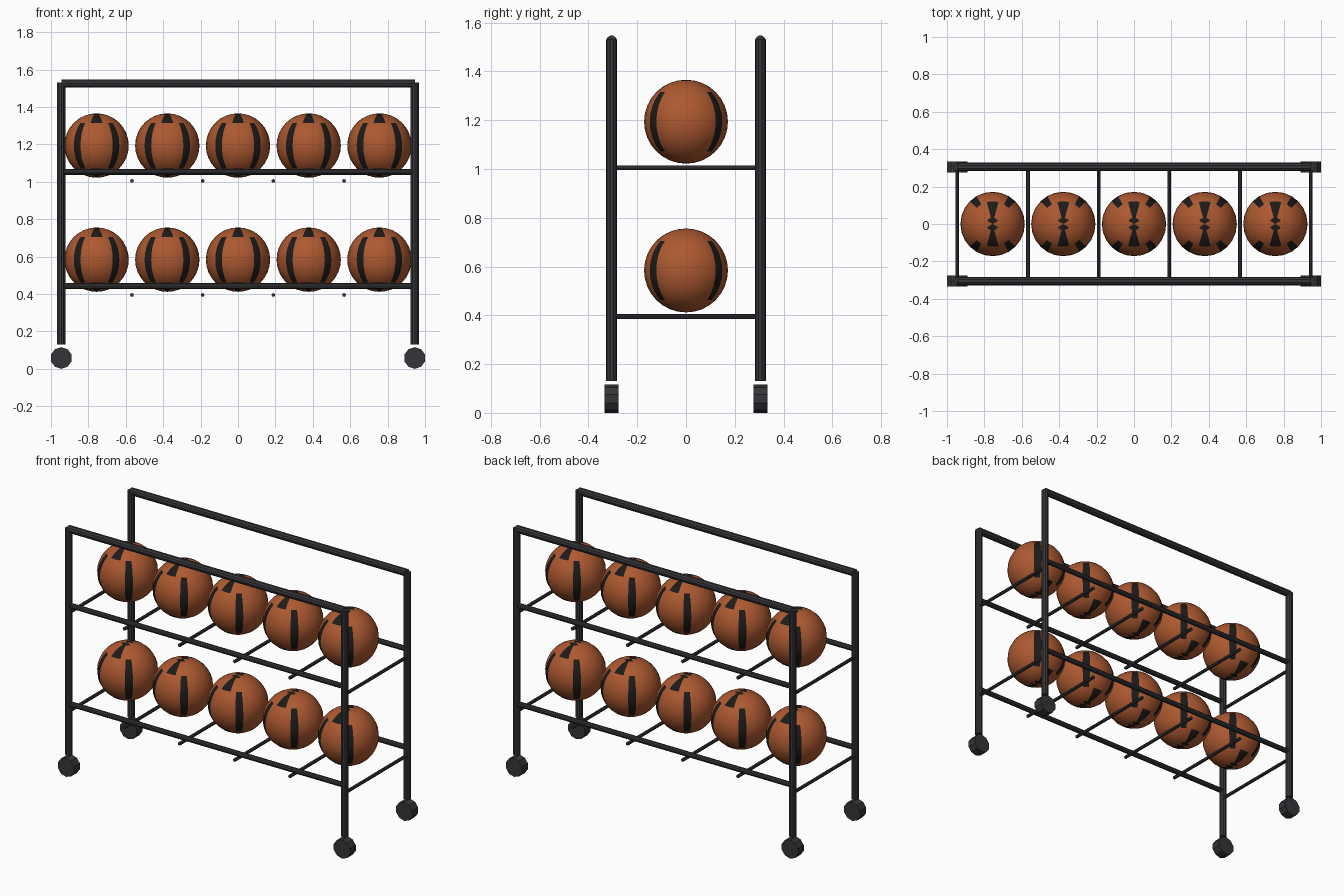
import bpy, bmesh, math
from mathutils import Vector

if "Cube" in bpy.data.objects:
    bpy.data.objects.remove(bpy.data.objects["Cube"])

PITCH = 0.378            # spacing of balls and cross bars
END_X = 2.5 * PITCH      # post position
SIDE_Y = 0.305


def material(name, rgb):
    m = bpy.data.materials.new(name)
    m.diffuse_color = (*rgb, 1)
    m.use_nodes = True
    m.node_tree.nodes["Principled BSDF"].inputs["Base Color"].default_value = m.diffuse_color
    return m


FRAME = material("dark_metal", (0.036, 0.036, 0.042))
BALL = material("orange_rubber", (0.42, 0.10, 0.03))
STRIPE = material("black_stripe", (0.012, 0.011, 0.010))


def add_object(name, bm, mats):
    me = bpy.data.meshes.new(name)
    bm.to_mesh(me)
    bm.free()
    for m in mats:
        me.materials.append(m)
    ob = bpy.data.objects.new(name, me)
    bpy.context.collection.objects.link(ob)
    return ob


def bar(name, a, b, radius, sides=10):
    """Round bar between two points."""
    a, b = Vector(a), Vector(b)
    axis = b - a
    bm = bmesh.new()
    bmesh.ops.create_cone(bm, cap_ends=True, segments=sides, radius1=radius,
                          radius2=radius, depth=axis.length)
    # Stand a corner of the section upright (+z) on horizontal bars
    if abs(axis.x) > 1e-6:
        axis_rot = Vector((0, 0, 1)).rotation_difference(axis).to_matrix()
    else:
        axis_rot = axis.to_track_quat('Z', 'Y').to_matrix()
    bmesh.ops.rotate(bm, verts=bm.verts, matrix=axis_rot)
    bmesh.ops.translate(bm, verts=bm.verts, vec=(a + b) / 2)
    return add_object(name, bm, [FRAME])


# Posts, casters and long rails on both sides
for side, y in (("front", -SIDE_Y), ("back", SIDE_Y)):
    for end, x in (("left", -END_X), ("right", END_X)):
        bar(f"{side}_{end}_post", (x, y, 0.13), (x, y, 1.53), 0.0225)
        bar(f"{side}_{end}_caster", (x, y - 0.029, 0.058),
            (x, y + 0.029, 0.058), 0.058)
    bar(f"{side}_top_rail", (-END_X, y, 1.525), (END_X, y, 1.525), 0.0225)
    for level, z in (("lower", 0.443), ("upper", 1.053)):
        bar(f"{side}_{level}_rail", (-END_X, y, z), (END_X, y, z), 0.016)

# Cross bars under each row of balls
for level, z in (("lower", 0.395), ("upper", 1.005)):
    for i in range(6):
        x = (i - 2.5) * PITCH
        bar(f"{level}_cross_bar_{i + 1}", (x, -SIDE_Y, z), (x, SIDE_Y, z), 0.01, 8)

# Ball mesh: four diagonal bands, and bow-tie wedges at both poles
bm = bmesh.new()
bmesh.ops.create_uvsphere(bm, u_segments=24, v_segments=16, radius=0.172)
for f in bm.faces:
    f.smooth = True
    c = f.calc_center_median()
    azimuth = math.degrees(math.atan2(abs(c.x), abs(c.y)))
    elevation = math.degrees(math.atan2(abs(c.z), c.xy.length))
    if elevation < 45:
        dark = 30 < azimuth < 45
    elif elevation < 78:
        dark = azimuth < 15
    else:
        dark = azimuth < 60
    f.material_index = int(dark)
first = add_object("lower_ball_1", bm, [BALL, STRIPE])
mesh = first.data

for level, z in (("lower", 0.584), ("upper", 1.194)):
    for i in range(5):
        name = f"{level}_ball_{i + 1}"
        ob = bpy.data.objects.get(name)
        if ob is None:
            ob = bpy.data.objects.new(name, mesh)
            bpy.context.collection.objects.link(ob)
        ob.location = ((i - 2) * PITCH, 0, z)
